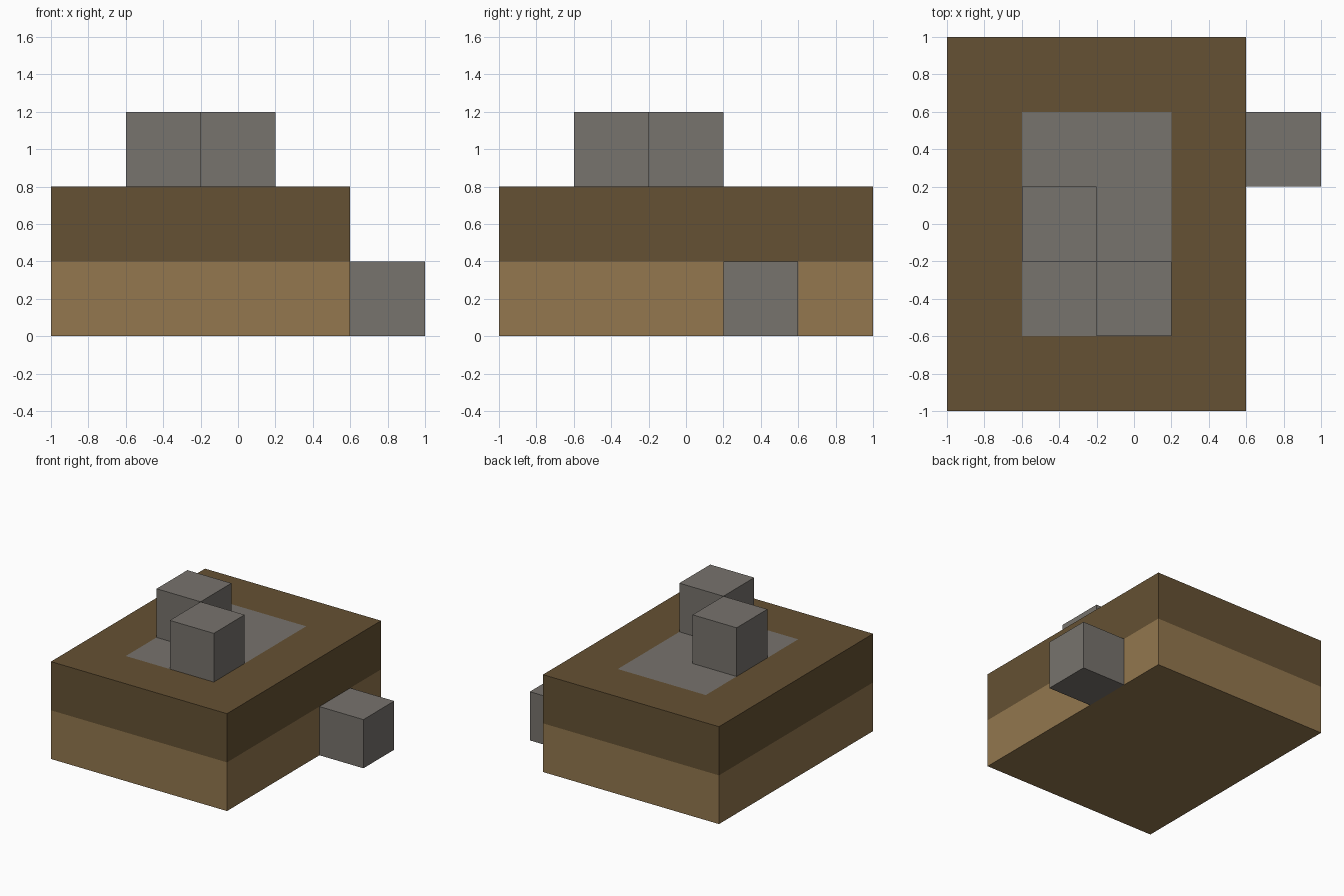
import bpy
import bmesh
from mathutils import Vector

cube = bpy.data.objects.get("Cube")
if cube:
    bpy.data.objects.remove(cube, do_unlink=True)


def linear(c):
    c /= 255
    return c / 12.92 if c <= 0.04045 else ((c + 0.055) / 1.055) ** 2.4


def make_material(name, r, g, b):
    mat = bpy.data.materials.new(name)
    mat.use_nodes = True
    colour = (linear(r), linear(g), linear(b), 1)
    mat.diffuse_color = colour
    mat.node_tree.nodes["Principled BSDF"].inputs["Base Color"].default_value = colour
    return mat


dark_brown = make_material("dark brown", 101, 81, 51)
light_brown = make_material("light brown", 147, 119, 78)
stone_grey = make_material("stone grey", 119, 115, 109)


def make_box(name, low, high, materials, cuts=(), rule=None):
    """Box between two corners, sliced by planes and coloured by a rule."""
    low, high = Vector(low), Vector(high)
    bm = bmesh.new()
    bmesh.ops.create_cube(bm, size=1)
    size, middle = high - low, (low + high) / 2
    for v in bm.verts:
        v.co = Vector(a * b for a, b in zip(v.co, size)) + middle
    for axis, value in cuts:
        normal = Vector((0, 0, 0))
        normal[axis] = 1
        bmesh.ops.bisect_plane(bm, geom=bm.verts[:] + bm.edges[:] + bm.faces[:],
                               plane_co=normal * value, plane_no=normal)
    if rule:
        bm.normal_update()
        for face in bm.faces:
            face.material_index = rule(face)
    mesh = bpy.data.meshes.new(name)
    bm.to_mesh(mesh)
    bm.free()
    for mat in materials:
        mesh.materials.append(mat)
    obj = bpy.data.objects.new(name, mesh)
    bpy.context.scene.collection.objects.link(obj)
    return obj


# Body: light lower band, dark upper band, grey rectangle on the top
def body_colour(face):
    c = face.calc_center_median()
    if face.normal.z > 0.5 and -0.6 < c.x < 0.2 and abs(c.y) < 0.6:
        return 2
    return 1 if c.z > 0.4 else 0


make_box("body", (-1, -1, 0), (0.6, 1, 0.8),
         (light_brown, dark_brown, stone_grey),
         cuts=((2, 0.4), (0, -0.6), (0, 0.2), (1, -0.6), (1, 0.6)),
         rule=body_colour)

# Grey blocks: two on the top, one against the left side
for name, corner in (("top_rear_block", (-0.6, -0.2, 0.8)),
                     ("top_front_block", (-0.2, -0.6, 0.8)),
                     ("side_block", (0.6, 0.2, 0))):
    make_box(name, corner, [c + 0.4 for c in corner], (stone_grey,))
